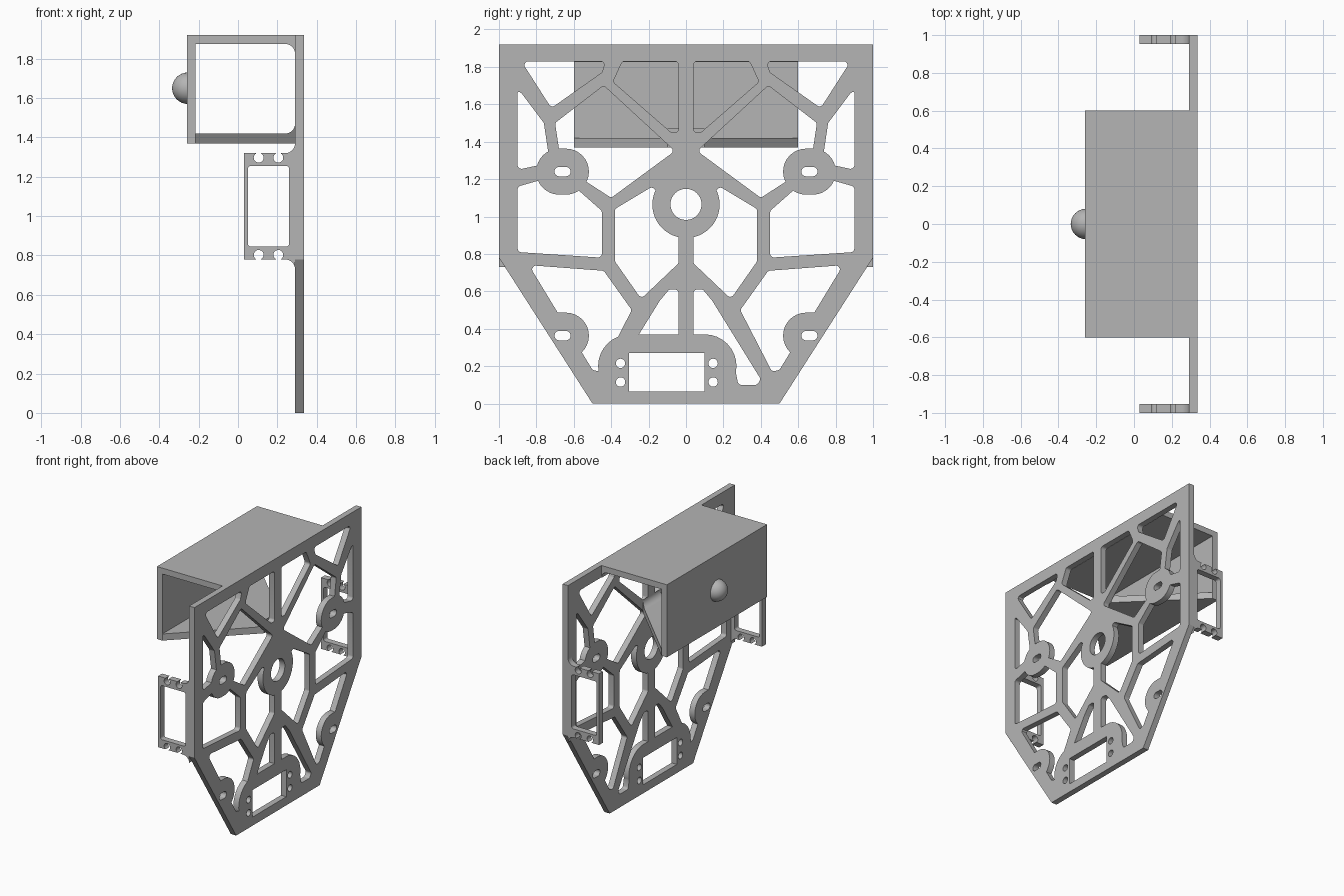
import bpy, bmesh
from math import sin, cos, tan, radians
from mathutils import Vector, Matrix

cube = bpy.data.objects.get("Cube")
if cube:
    bpy.data.objects.remove(cube, do_unlink=True)

grey = bpy.data.materials.new("light grey")
grey.use_nodes = True
colour = (0.46, 0.46, 0.46, 1)
grey.diffuse_color = colour
grey.node_tree.nodes["Principled BSDF"].inputs["Base Color"].default_value = colour


# ---------- 2D profile helpers ----------
def arc(cx, cy, r, start, end, steps=8):
    angles = [radians(start + (end - start) * i / steps) for i in range(steps + 1)]
    return [(cx + r * cos(a), cy + r * sin(a)) for a in angles]


def circle(cx, cy, r, steps=32):
    return arc(cx, cy, r, 0, 360, steps)[:-1]


def stadium(left, right, cy, r):
    return arc(right, cy, r, -90, 90, 16) + arc(left, cy, r, 90, 270, 16)


def rectangle(left, right, low, high):
    return [(left, low), (right, low), (right, high), (left, high)]


def rounded(points, radius=0.02, steps=5):
    """Round every corner of a polygon, limited by its edge lengths."""
    result = []
    points = [Vector(p) for p in points]
    for i, corner in enumerate(points):
        before, after = points[i - 1] - corner, points[(i + 1) % len(points)] - corner
        half = before.angle(after) / 2
        reach = min(radius / tan(half), 0.45 * before.length, 0.45 * after.length)
        a, b = corner + before.normalized() * reach, corner + after.normalized() * reach
        r = reach * tan(half)
        centre = corner + (before.normalized() + after.normalized()).normalized() * (r / sin(half))
        for k in range(steps + 1):
            offset = (a - centre).lerp(b - centre, k / steps)
            result.append(centre + offset.normalized() * r)
    return result


# ---------- 3D helpers ----------
def prisms(name, loops, axis, low, high):
    """Extrude closed loops along an axis, all in one object."""
    place = {"x": lambda p, d: (d, p[0], p[1]),
             "y": lambda p, d: (p[0], d, p[1]),
             "z": lambda p, d: (p[0], p[1], d)}[axis]
    bm = bmesh.new()
    for loop in loops:
        bottom = [bm.verts.new(place(p, low)) for p in loop]
        top = [bm.verts.new(place(p, high)) for p in loop]
        bm.faces.new(bottom)
        bm.faces.new(top)
        for i in range(len(loop)):
            bm.faces.new((bottom[i - 1], bottom[i], top[i], top[i - 1]))
    bmesh.ops.recalc_face_normals(bm, faces=bm.faces)
    return finish(name, bm)


def finish(name, bm):
    mesh = bpy.data.meshes.new(name)
    bm.to_mesh(mesh)
    bm.free()
    mesh.materials.append(grey)
    obj = bpy.data.objects.new(name, mesh)
    bpy.context.collection.objects.link(obj)
    return obj


def cut(obj, cutter):
    """Subtract the cutter, then remove it."""
    mod = obj.modifiers.new("cut", "BOOLEAN")
    mod.operation, mod.solver, mod.object = "DIFFERENCE", "EXACT", cutter
    bpy.context.view_layer.update()
    graph = bpy.context.evaluated_depsgraph_get()
    mesh = bpy.data.meshes.new_from_object(obj.evaluated_get(graph))
    obj.modifiers.clear()
    obj.data = mesh
    bpy.data.objects.remove(cutter, do_unlink=True)


# ---------- main plate ----------
FACE, BACK = 0.29, 0.335
half_outline = [(1, 1.92), (1, 0.78), (0.5, 0)]
outline = half_outline + [(-y, z) for y, z in reversed(half_outline)]
plate = prisms("lattice_plate", [outline], "x", FACE, BACK)

# Openings of one half of the lattice, as (distance from centre, height)
openings = [
    [(.88, 1.83), (.43, 1.83), (.45, 1.77), (.72, 1.58)],
    [(.34, 1.83), (.04, 1.83), (.04, 1.45), (.08, 1.45), (.39, 1.72)],
    [(.44, 1.7), (.06, 1.35), (.4, 1.1), (.57, 1.21), (.67, 1.3), (.7, 1.5)],
    [(.9, 1.67), (.88, 1.66), (.76, 1.5), (.73, 1.3), (.76, 1.28), (.9, 1.25)],
    [(.9, 1.16), (.76, 1.2), (.62, 1.18), (.45, 1.03), (.45, .78), (.9, .81)],
    [(.38, 1.04), (.18, 1.16), (.1, 1.07), (.04, .9), (.04, .75), (.24, .56), (.38, .76)],
    [(.84, .74), (.44, .71), (.29, .5), (.46, .17), (.5, .18)],
    [(.04, .2), (.04, .61), (.09, .61), (.14, .55), (.4, .13), (.38, .1), (.28, .1), (.26, .2)],
]
lattice = prisms("lattice_cutter",
                 [rounded([(s * y, z) for y, z in o]) for o in openings for s in (1, -1)],
                 "x", 0.2, 0.4)

# Bosses, hub ring and mounting pad stay solid inside the openings
slots = [(s * 0.66, z) for s in (1, -1) for z in (1.24, 0.363)]
solid = [stadium(y - 0.018, y + 0.018, z, 0.123) for y, z in slots]
solid += [circle(0, 1.065, 0.18, 48), stadium(-0.3, 0.1, 0.2, 0.17)]
cut(lattice, prisms("solid_areas", solid, "x", 0.1, 0.5))
cut(plate, lattice)

# Slots, hub bore, motor window and its screw holes
details = [stadium(y - 0.018, y + 0.018, z, 0.025) for y, z in slots]
details += [circle(0, 1.065, 0.083, 48), rectangle(-0.305, 0.1, 0.065, 0.27)]
details += [circle(y, z, 0.025, 20) for y in (-0.35, 0.145) for z in (0.115, 0.215)]
cut(plate, prisms("detail_cutter", details, "x", 0.2, 0.4))

# ---------- open-ended box ----------
box_profile = ([(-0.26, 1.37), (FACE, 1.37)]
               + arc(0.24, 1.47, 0.05, 0, -90)
               + [(-0.215, 1.42), (-0.215, 1.875)]
               + arc(0.24, 1.825, 0.05, 90, 0)
               + [(FACE, 1.92), (-0.26, 1.92)])
box = prisms("box_housing", [box_profile], "y", -0.6, 0.6)
# The floor tapers towards the plate
for s in (1, -1):
    wedge = [(-0.215, s * 0.6), (-0.215, s * 0.7), (0.4, s * 0.7), (0.4, s * 0.1), (FACE, s * 0.1)]
    cut(box, prisms("floor_wedge", [wedge], "z", 1.3, 1.5))

# ---------- round button ----------
bm = bmesh.new()
bmesh.ops.create_uvsphere(bm, u_segments=32, v_segments=16, radius=0.08,
                          matrix=Matrix.Translation((-0.255, 0, 1.65)) @ Matrix.Rotation(radians(90), 4, "Y"))
bmesh.ops.bisect_plane(bm, geom=bm.verts[:] + bm.edges[:] + bm.faces[:],
                       plane_co=(-0.258, 0, 0), plane_no=(1, 0, 0), clear_outer=True)
button = finish("round_button", bm)


# ---------- side brackets ----------
def keyhole(x, z, up):
    points = arc(x, z, 0.025, 120, 420, 20) + [(x + 0.0125, z + 0.06), (x - 0.0125, z + 0.06)]
    return [(px, z + up * (pz - z)) for px, pz in points]


bracket_profile = ([(0.03, 0.78)] + arc(0.24, 0.73, 0.05, 90, 0)
                   + arc(0.24, 1.37, 0.05, 0, -90) + [(0.03, 1.32)])
window = rounded(rectangle(0.05, 0.26, 0.845, 1.255), 0.015)
keyholes = [keyhole(x, z, up) for x in (0.105, 0.205) for z, up in ((1.297, 1), (0.803, -1))]
brackets = []
for side, low, high in (("left", 0.953, 1), ("right", -1, -0.953)):
    bracket = prisms("bracket_" + side, [bracket_profile], "y", low, high)
    cut(bracket, prisms("bracket_cutter", [window] + keyholes, "y", low - 0.1, high + 0.1))
    brackets.append(bracket)

# ---------- shading ----------
bpy.ops.object.select_all(action="DESELECT")
for obj in [plate, box, button] + brackets:
    obj.select_set(True)
    bpy.context.view_layer.objects.active = obj
bpy.ops.object.shade_smooth_by_angle(angle=radians(30))
